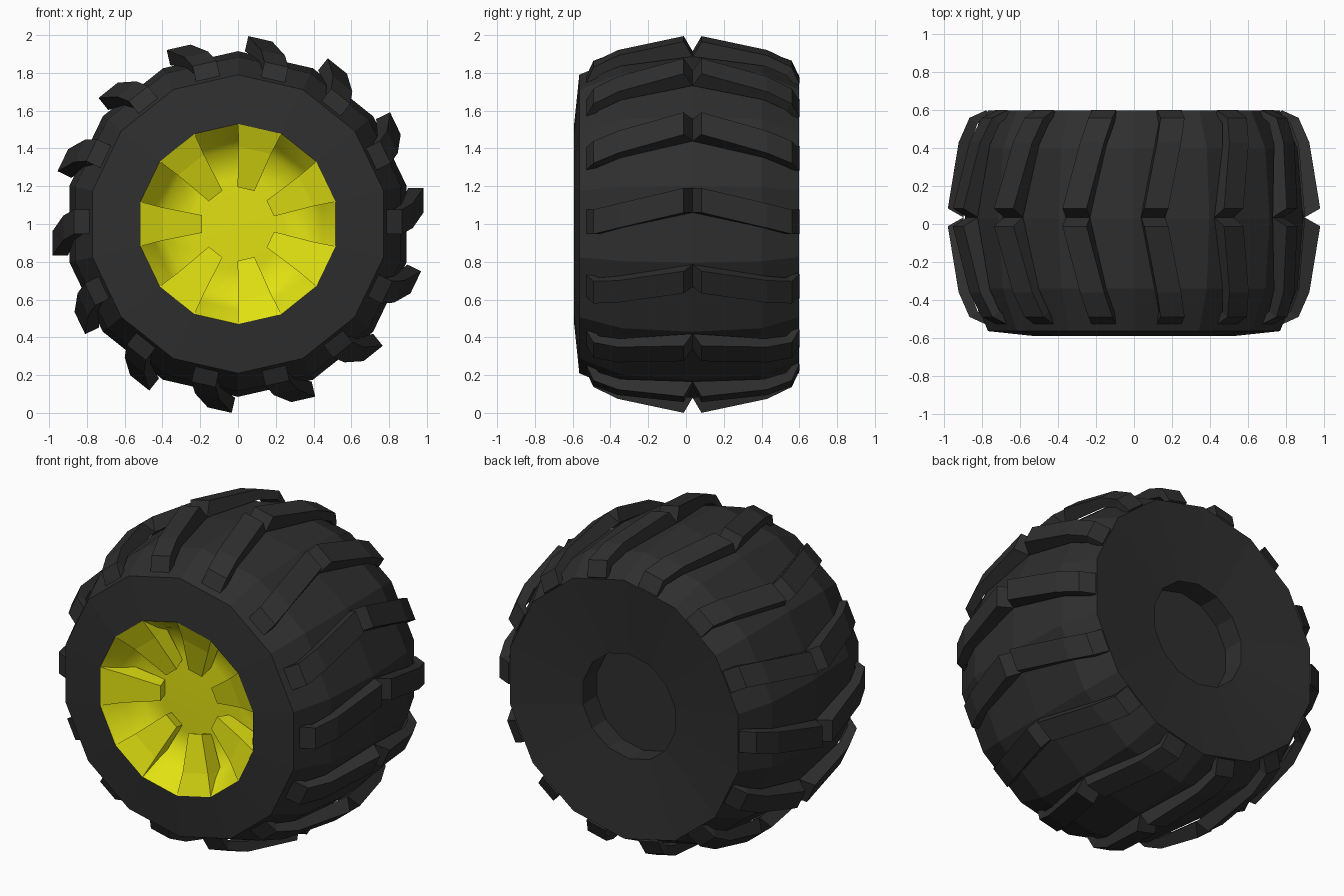
import bpy, bmesh, math
from mathutils import Vector

if "Cube" in bpy.data.objects:
    bpy.data.objects.remove(bpy.data.objects["Cube"])

N = 14                      # sides of the wheel and number of tread lugs
STEP = 2 * math.pi / N
MID = 0.035                 # y of the tyre's centre plane


def material(name, rgb):
    m = bpy.data.materials.new(name)
    m.diffuse_color = (*rgb, 1)
    m.use_nodes = True
    m.node_tree.nodes["Principled BSDF"].inputs["Base Color"].default_value = m.diffuse_color
    return m


rubber = material("rubber", (0.028, 0.028, 0.028))
yellow = material("yellow", (0.75, 0.75, 0.006))


def finish(bm, name, mat):
    bmesh.ops.recalc_face_normals(bm, faces=bm.faces)
    me = bpy.data.meshes.new(name)
    bm.to_mesh(me)
    bm.free()
    me.materials.append(mat)
    ob = bpy.data.objects.new(name, me)
    bpy.context.collection.objects.link(ob)
    return ob


def around(angle, radial, tangent, y):
    """Point given in the frame of one wheel face."""
    c, s = math.cos(angle), math.sin(angle)
    return Vector((c * radial - s * tangent, y, 1 + s * radial + c * tangent))


def lathe(name, profile, mat):
    """Revolve (radius, y) points round the axle; radius 0 closes with a cap."""
    bm = bmesh.new()
    rings = []
    for r, y in profile:
        if r:
            rings.append([bm.verts.new(around((i + 0.5) * STEP, r, 0, y)) for i in range(N)])
    for a, b in zip(rings, rings[1:]):
        for i in range(N):
            j = (i + 1) % N
            bm.faces.new((a[i], a[j], b[j], b[i]))
    if profile[-1][0] == 0:
        bm.faces.new(rings[-1])
    return finish(bm, name, mat)


def loft(bm, sections):
    """Skin a list of four-point sections and cap both ends."""
    loops = [[bm.verts.new(p) for p in s] for s in sections]
    for a, b in zip(loops, loops[1:]):
        for i in range(4):
            j = (i + 1) % 4
            bm.faces.new((a[i], a[j], b[j], b[i]))
    bm.faces.new(loops[0])
    bm.faces.new(loops[-1])


# Tyre carcass with a dished back and a recess in its middle
lathe("tyre", [(0.53, -0.592), (0.79, -0.565), (0.885, -0.34), (0.915, 0.03),
               (0.885, 0.40), (0.79, 0.598), (0.32, 0.55), (0.32, 0.415), (0, 0.415)], rubber)

# Dished rim with deep windows between the spokes
rim = lathe("rim", [(0.53, -0.592), (0.455, -0.49), (0.40, -0.39), (0.25, -0.395), (0, -0.395)], yellow)
bpy.context.view_layer.objects.active = rim
rim.select_set(True)
bpy.ops.object.shade_smooth_by_angle(angle=math.radians(65))
rim.select_set(False)

# Seven spokes, one on every other rim face
bm = bmesh.new()
for k in range(7):
    a = math.pi + 2 * k * STEP
    stations = [(0.517, -0.592, 0.118, 0.517, -0.585), (0.40, -0.54, 0.088, 0.43, -0.42),
                (0.19, -0.475, 0.046, 0.22, -0.39)]
    loft(bm, [[around(a, r, -w, y), around(a, r, w, y), around(a, rb, w, yb), around(a, rb, -w, yb)]
              for r, y, w, rb, yb in stations])
finish(bm, "spokes", yellow)

# Chevron tread lugs: (distance from centre, top radius, base distance, base radius, sideways shift)
LUG = [(0.047, 0.982, 0.0, 0.90, 0.132), (0.395, 0.925, 0.38, 0.868, 0.050),
       (0.525, 0.868, 0.495, 0.825, 0.018), (0.565, 0.78, 0.545, 0.765, 0.018)]
bm = bmesh.new()
for k in range(N):
    a = k * STEP
    drift = -0.018 - 0.018 * math.cos(a - math.radians(130))   # lugs are slightly unevenly spaced
    for side in (-1, 1):
        sections = []
        for dt, rt, db, rb, shift in LUG:
            lo, hi = shift + drift - 0.065, shift + drift + 0.065
            yt, yb = MID + side * dt, MID + side * db
            sections.append([around(a, rt, lo, yt), around(a, rt, hi, yt),
                             around(a, rb, hi, yb), around(a, rb, lo, yb)])
        loft(bm, sections)
finish(bm, "tread_lugs", rubber)
